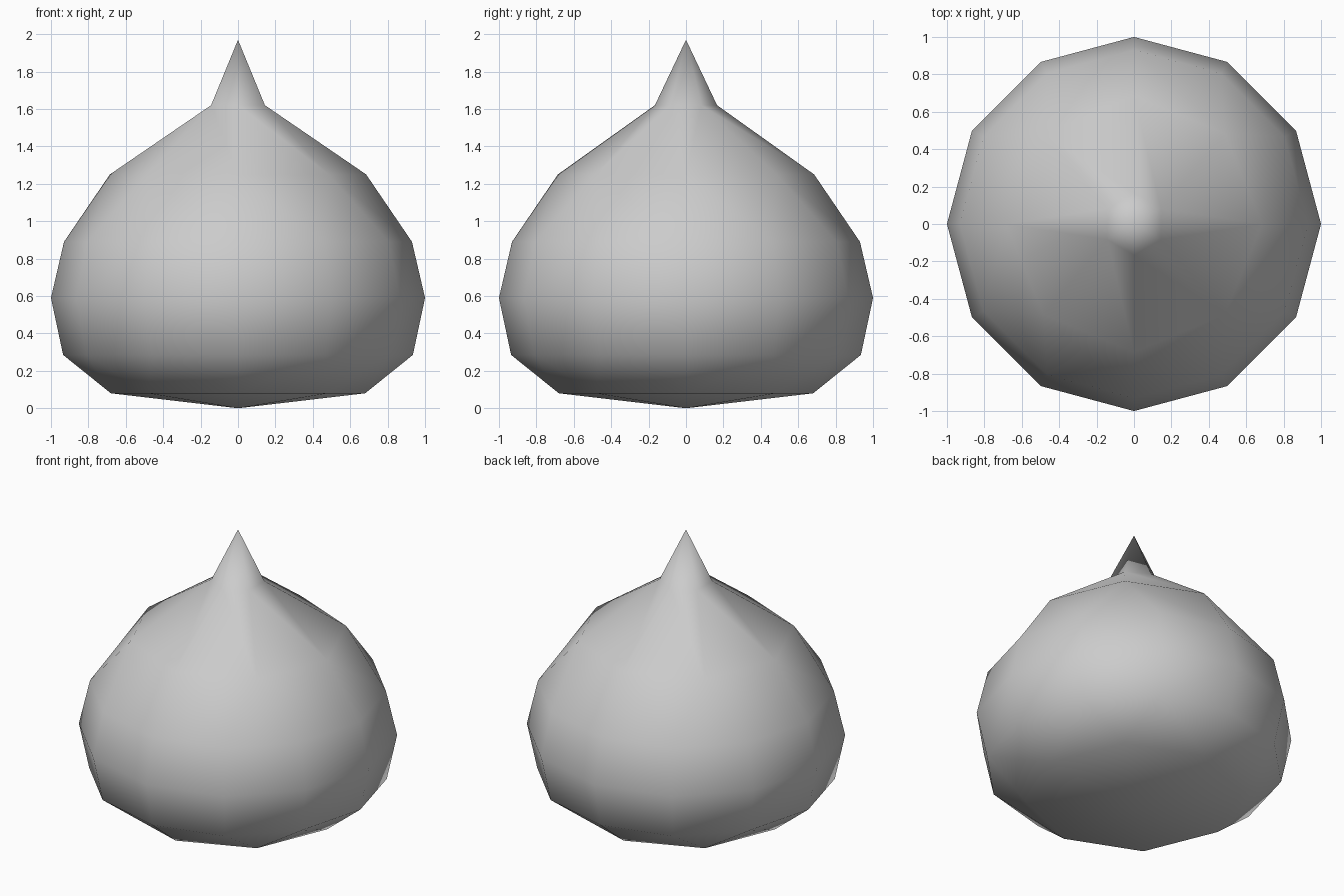
import bpy, bmesh, math

if "Cube" in bpy.data.objects:
    bpy.data.objects.remove(bpy.data.objects["Cube"])

# Rings from bottom to top: radius, height, number of sides (1 = a pole)
RINGS = [(0, 0, 1), (0.68, 0.08, 8), (0.935, 0.285, 12), (1.0, 0.59, 12),
         (0.93, 0.89, 12), (0.685, 1.25, 8), (0.166, 1.62, 6), (0, 1.97, 1)]


def make_ring(bm, radius, z, n):
    verts = []
    for i in range(n):
        a = -math.pi / 2 + 2 * math.pi * i / n
        verts.append(bm.verts.new((radius * math.cos(a), radius * math.sin(a), z)))
    return verts


def bridge(bm, low, high):
    """Zip two rings with different side counts together."""
    nl, nh = len(low), len(high)
    if nl == nh:
        for i in range(nl):
            j = (i + 1) % nl
            bm.faces.new((low[i], low[j], high[j], high[i]))
        return
    i = j = 0
    while (i < nl and nl > 1) or (j < nh and nh > 1):
        step_low = nh == 1 or (nl > 1 and (i + 1) * nh <= (j + 1) * nl)
        a, b = low[i % nl], high[j % nh]
        if step_low:
            i += 1
            bm.faces.new((a, low[i % nl], b))
        else:
            j += 1
            bm.faces.new((a, high[j % nh], b))


# Rounded drop body with a pointed tip
bm = bmesh.new()
rings = [make_ring(bm, *r) for r in RINGS]
for low, high in zip(rings, rings[1:]):
    bridge(bm, low, high)
bmesh.ops.recalc_face_normals(bm, faces=bm.faces)
for f in bm.faces:
    f.smooth = True
mesh = bpy.data.meshes.new("drop_body")
bm.to_mesh(mesh)
bm.free()

# Plain grey surface
grey = bpy.data.materials.new("light grey")
grey.diffuse_color = (0.6, 0.6, 0.6, 1)
grey.use_nodes = True
grey.node_tree.nodes["Principled BSDF"].inputs["Base Color"].default_value = grey.diffuse_color
mesh.materials.append(grey)
body = bpy.data.objects.new("drop_body", mesh)
bpy.context.collection.objects.link(body)
